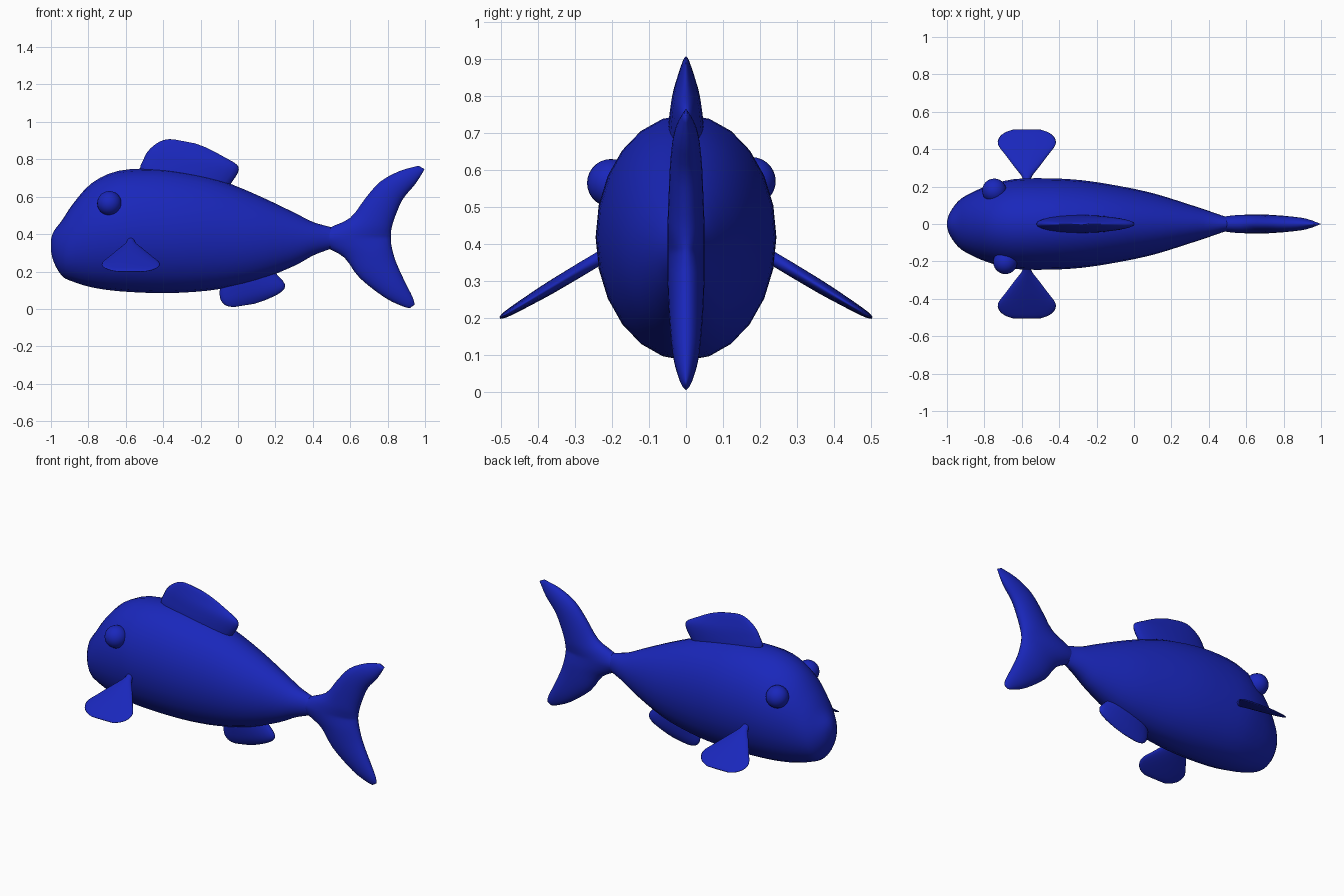
import bpy, bmesh
from math import sin, cos, pi
from mathutils import Vector

if "Cube" in bpy.data.objects:
    bpy.data.objects.remove(bpy.data.objects["Cube"])

blue = bpy.data.materials.new("blue")
blue.diffuse_color = (0.01, 0.02, 0.5, 1)
blue.use_nodes = True
blue.node_tree.nodes["Principled BSDF"].inputs["Base Color"].default_value = blue.diffuse_color


def spline(rows, steps):
    """Catmull-Rom through rows of numbers."""
    rows = [Vector(r) for r in rows]
    out = []
    for i in range(len(rows) - 1):
        p0, p1 = rows[max(i - 1, 0)], rows[i]
        p2, p3 = rows[i + 1], rows[min(i + 2, len(rows) - 1)]
        for k in range(steps):
            t = k / steps
            out.append(0.5 * (2 * p1 + (p2 - p0) * t + (2 * p0 - 5 * p1 + 4 * p2 - p3) * t**2
                              + (3 * p1 - p0 - 3 * p2 + p3) * t**3))
    return out + [rows[-1]]


def loft(name, sections, sides=24, steps=3):
    """Skin elliptical rings; a section is (ax, ay, az, bx, by, bz, half thickness)."""
    bm = bmesh.new()
    rings = []
    rows = spline(sections, steps)
    for i, s in enumerate(rows):
        a, b = Vector(s[0:3]), Vector(s[3:6])
        mid, half = (a + b) / 2, (a - b) / 2
        prev, nxt = rows[max(i - 1, 0)], rows[min(i + 1, len(rows) - 1)]
        along = Vector(nxt[0:3]) + Vector(nxt[3:6]) - Vector(prev[0:3]) - Vector(prev[3:6])
        if name == "pectoral_fins":
            side = half.cross(along).normalized()
        else:
            side = Vector((0, 1, 0))
        side *= max(s[6], 0.001)
        rings.append([bm.verts.new(mid + half * cos(2 * pi * k / sides) + side * sin(2 * pi * k / sides))
                      for k in range(sides)])
    for r, q in zip(rings, rings[1:]):
        for k in range(sides):
            n = (k + 1) % sides
            bm.faces.new((r[k], r[n], q[n], q[k]))
    bm.faces.new(rings[0])
    bm.faces.new(rings[-1])
    bmesh.ops.recalc_face_normals(bm, faces=bm.faces)
    mesh = bpy.data.meshes.new(name)
    bm.to_mesh(mesh)
    bm.free()
    mesh.shade_smooth()
    mesh.materials.append(blue)
    ob = bpy.data.objects.new(name, mesh)
    bpy.context.collection.objects.link(ob)
    return ob


def flat(rows):
    """Sections in the y = 0 plane from (ax, az, bx, bz, half thickness)."""
    return [(ax, 0, az, bx, 0, bz, t) for ax, az, bx, bz, t in rows]


# Body: x, bottom, top, half width
body = [(-1.0, .31, .37, .012), (-.985, .25, .415, .06), (-.94, .175, .475, .122), (-.88, .145, .565, .162),
        (-.78, .115, .674, .205), (-.64, .095, .738, .24), (-.45, .085, .75, .244), (-.28, .088, .732, .234),
        (-.1, .106, .69, .207), (.1, .15, .61, .165), (.3, .23, .515, .103), (.4, .285, .465, .07),
        (.5, .323, .436, .037), (.58, .35, .41, .03)]
loft("body", flat([(x, t, x, b, w) for x, b, t, w in body]))

# Forked tail: leading edge point, trailing edge point, half thickness
loft("tail_fin", flat([
    (.965, .765, .998, .748, .004), (.866, .738, .95, .67, .03), (.76, .68, .88, .585, .042),
    (.68, .59, .835, .48, .047), (.6, .487, .82, .425, .05), (.48, .43, .817, .395, .05),
    (.40, .38, .817, .38, .05), (.48, .326, .818, .36, .05), (.57, .273, .823, .325, .05),
    (.65, .166, .845, .25, .046), (.786, .06, .89, .15, .036), (.88, .014, .935, .06, .018),
    (.918, .004, .944, .022, .004)]))

# Dorsal fin
loft("dorsal_fin", flat([
    (-.49, .62, -.10, .58, .05), (-.524, .74, -.045, .66, .049), (-.505, .80, 0, .73, .043),
    (-.48, .845, -.005, .77, .035), (-.435, .885, -.07, .81, .022), (-.385, .906, -.16, .858, .01),
    (-.34, .906, -.23, .885, .003)]))

# Anal fin
loft("anal_fin", flat([
    (-.07, .22, .14, .26, .04), (-.094, .12, .2, .193, .04), (-.098, .075, .25, .134, .034),
    (-.088, .04, .235, .093, .025), (-.06, .016, .16, .053, .012), (-.02, .01, .09, .028, .003)]))

# Pectoral fins: y, half width, half thickness
fan = [(.18, .02, .018), (.245, .022, .018), (.30, .062, .018), (.37, .115, .017), (.425, .154, .014),
       (.465, .146, .011), (.49, .115, .008), (.504, .075, .003)]
cx = -.573
pec = loft("pectoral_fins", [(cx - w, -y, .355 - (y - .245) * .6, cx + w, -y, .355 - (y - .245) * .6, t)
                             for y, w, t in fan])
pec.modifiers.new("mirror", 'MIRROR').use_axis = (False, True, False)

# Eyes, slightly uneven
for name, pos in (("eye_near", (-.688, -.203, .565)), ("eye_far", (-.747, .178, .57))):
    bpy.ops.mesh.primitive_uv_sphere_add(segments=24, ring_count=14, radius=.065, location=pos)
    eye = bpy.context.object
    eye.name = name
    eye.data.shade_smooth()
    eye.data.materials.append(blue)
